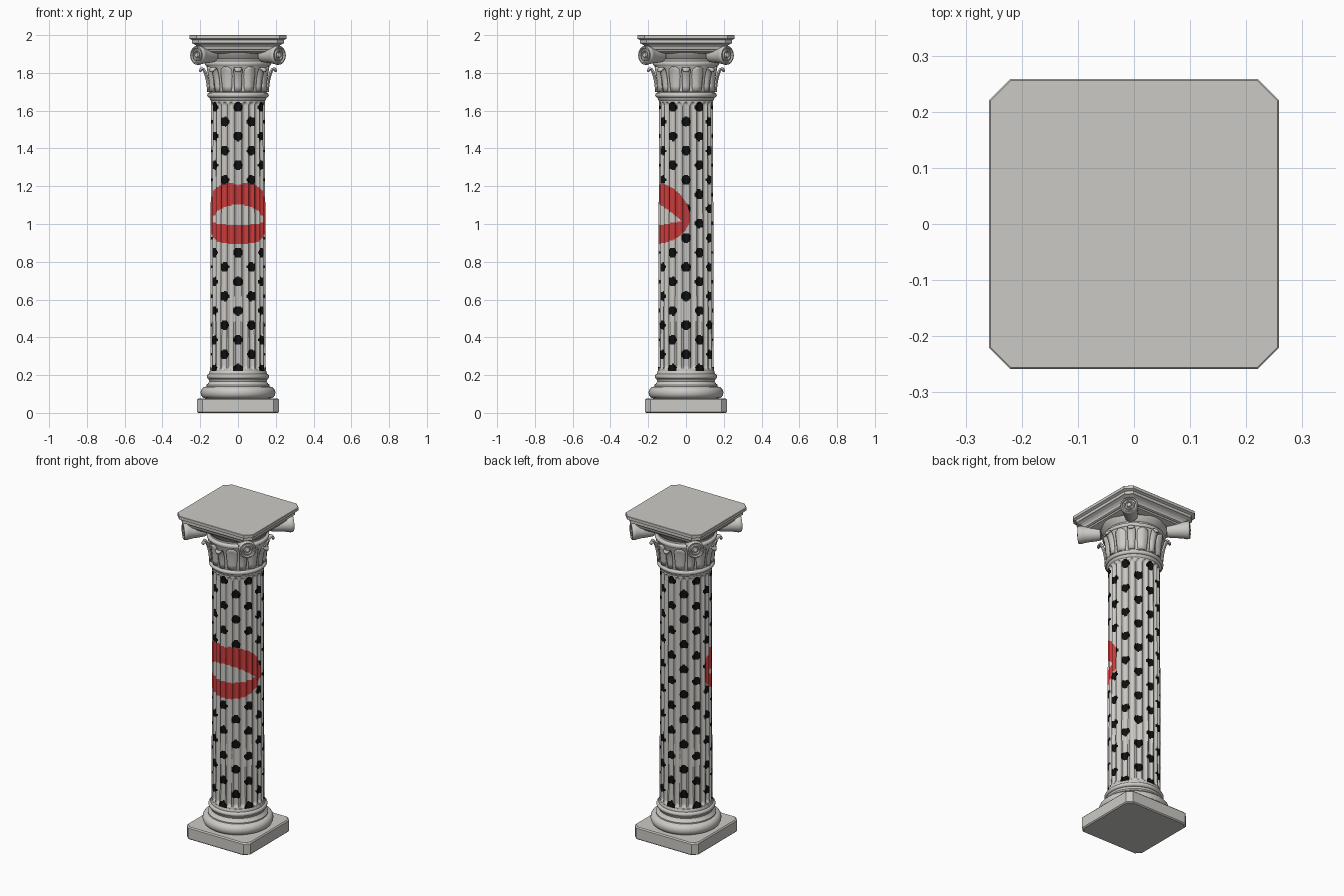
import bpy
import bmesh
from math import sin, cos, pi, radians, degrees, sqrt, atan2
from mathutils import Matrix, Vector

cube = bpy.data.objects.get("Cube")
if cube:
    bpy.data.objects.remove(cube, do_unlink=True)


def material(name, rgb):
    mat = bpy.data.materials.new(name)
    mat.use_nodes = True
    mat.diffuse_color = (*rgb, 1)
    bsdf = next(n for n in mat.node_tree.nodes if n.type == 'BSDF_PRINCIPLED')
    bsdf.inputs["Base Color"].default_value = (*rgb, 1)
    return mat


STONE = material("pale stone", (0.60, 0.59, 0.56))
BLACK = material("black spots", (0.005, 0.005, 0.005))
RED = material("red lips", (0.60, 0.045, 0.045))


def grid(name, rows, closed=True, smooth=35, mats=(STONE,), rule=None):
    """Skin rows of points; closed rows become a capped solid."""
    bm = bmesh.new()
    vs = [[bm.verts.new(p) for p in row] for row in rows]
    n = len(rows[0])
    for a, b in zip(vs, vs[1:]):
        for i in range(n if closed else n - 1):
            j = (i + 1) % n
            bm.faces.new((a[i], a[j], b[j], b[i]))
    if closed:
        bm.faces.new(vs[0][::-1])
        bm.faces.new(vs[-1])
        bmesh.ops.recalc_face_normals(bm, faces=bm.faces)
    if rule:
        for f in bm.faces:
            f.material_index = rule(f.calc_center_median())
    mesh = bpy.data.meshes.new(name)
    bm.to_mesh(mesh)
    bm.free()
    for m in mats:
        mesh.materials.append(m)
    if smooth:
        mesh.shade_smooth()
        mesh.set_sharp_from_angle(angle=radians(smooth))
    obj = bpy.data.objects.new(name, mesh)
    bpy.context.collection.objects.link(obj)
    return obj


def circle(r, z, n=64):
    return [(r * cos(2 * pi * i / n), r * sin(2 * pi * i / n), z) for i in range(n)]


def lathe(name, profile, n=64):
    return grid(name, [circle(r, z, n) for r, z in profile], smooth=40)


def bulge(r, z0, z1, out, n=10):
    """Half-round moulding profile."""
    return [(r + out * sin(pi * i / n), (z0 + z1) / 2 - (z1 - z0) / 2 * cos(pi * i / n))
            for i in range(n + 1)]


def slab(name, levels):
    """Square moulding with cut corners; levels are (half width, cut, z)."""
    def ring(h, c, z):
        k = h - c
        return [(h, -k, z), (h, k, z), (k, h, z), (-k, h, z),
                (-h, k, z), (-h, -k, z), (-k, -h, z), (k, -h, z)]
    return grid(name, [ring(*lv) for lv in levels], smooth=0)


# Base
slab("plinth", [(0.211, 0.028, 0), (0.217, 0.028, 0.006),
                (0.217, 0.028, 0.07), (0.211, 0.028, 0.077)])
lathe("base_moulding",
      [(0.165, 0.07)] + bulge(0.172, 0.077, 0.138, 0.026)
      + [(0.168, 0.14), (0.168, 0.147), (0.158, 0.156), (0.152, 0.167), (0.156, 0.178)]
      + bulge(0.153, 0.18, 0.206, 0.012) + [(0.153, 0.213), (0.149, 0.222), (0.14, 0.225)])

# Fluted shaft
Z0, Z1 = 0.21, 1.665
FLUTES, SEGS, ROWS = 24, 10, 230
HALF = 0.0155


def shaft_row(z):
    radius = 0.148 - 0.004 * (z - Z0) / (Z1 - Z0)
    end = min(z - 0.232, 1.645 - z)
    row = []
    for i in range(FLUTES * SEGS):
        a = 2 * pi * i / (FLUTES * SEGS)
        x = ((i + SEGS / 2) % SEGS - SEGS / 2) * 2 * pi / (FLUTES * SEGS) * radius
        depth = 0
        if end > 0:
            depth = 0.8 * sqrt(max(0, HALF ** 2 - x * x - max(0, HALF - end) ** 2))
        r = radius - depth
        row.append((r * cos(a), r * sin(a), z))
    return row


def shaft_paint(p):
    u = degrees(atan2(p.x, -p.y))
    w = abs(u)
    # Lips wrapped around the front
    if w < 98:
        swell = sqrt(1 - (w / 98) ** 2.5)
        top = 1.03 + 0.187 * swell - 0.012 * max(0, 1 - w / 15)
        low = 1.03 - 0.135 * swell
        if low < p.z < top:
            gap = 1 - (w / 80) ** 2
            inside = gap > 0 and 1.015 - 0.02 * gap < p.z < 1.015 + 0.087 * gap
            return 0 if inside else 2
    # Staggered spots
    k = round(u / 30)
    start = 0.233 + (k % 2) * 0.077
    dz = p.z - start - 0.154 * round((p.z - start) / 0.154)
    dx = radians(u - 30 * k) * 0.146
    return 1 if p.z > 0.21 and dx * dx + dz * dz < 0.026 ** 2 else 0


grid("fluted_shaft", [shaft_row(Z0 + (Z1 - Z0) * i / ROWS) for i in range(ROWS + 1)],
     smooth=45, mats=(STONE, BLACK, RED), rule=shaft_paint)

# Capital bell with its collars
lathe("capital_collar", [(0.14, 1.65), (0.147, 1.657), (0.151, 1.667)]
      + bulge(0.152, 1.67, 1.695, 0.011) + [(0.15, 1.7), (0.14, 1.705)])
lathe("capital_bell",
      [(0.146, 1.69), (0.148, 1.74), (0.152, 1.78), (0.158, 1.81), (0.167, 1.835)]
      + bulge(0.168, 1.838, 1.86, 0.007)
      + [(0.16, 1.863), (0.16, 1.873), (0.168, 1.88), (0.176, 1.895), (0.19, 1.912), (0.19, 1.93)])


def leaf(name, angle, height, width, path, tip):
    """Upright leaf whose radius follows path and whose width closes at the tip."""
    rows = []
    n = len(path) - 1
    for i, (r, z) in enumerate(path):
        t = i / n
        w = width * (0.75 + 0.5 * t) * sqrt(max(tip, 1 - t ** 4))
        row = []
        for j in range(9):
            s = j / 4 - 1
            a = angle + s * w / r
            rr = r + 0.005 * (1 - abs(s)) - 0.003 * s * s
            row.append((rr * cos(a), rr * sin(a), z))
        rows.append(row)
    obj = grid(name, rows, closed=False, smooth=50)
    mod = obj.modifiers.new("thickness", 'SOLIDIFY')
    mod.thickness = 0.008
    mod.offset = 0
    return obj


curled = [(0.154, 1.70), (0.157, 1.73), (0.161, 1.76), (0.167, 1.785), (0.175, 1.808),
          (0.184, 1.822), (0.192, 1.824), (0.197, 1.816), (0.198, 1.806)]
flat = [(0.152, 1.70), (0.154, 1.73), (0.156, 1.76), (0.159, 1.785),
        (0.163, 1.808), (0.167, 1.822), (0.171, 1.832)]
for i in range(8):
    leaf(f"curled_leaf_{i + 1}", i * pi / 4, 0.1, 0.022, curled, 0.12)
    leaf(f"flat_leaf_{i + 1}", (i + 0.5) * pi / 4, 0.1, 0.032, flat, 0.03)

# Corner volutes pointing along the diagonals
for i, side in enumerate(("back_left", "back_right", "front_right", "front_left")):
    a = pi / 4 + i * pi / 2
    out = Vector((cos(a), sin(a), 0))
    scroll = lathe("volute_" + side,
                   [(0.036, 0), (0.04, 0.03), (0.043, 0.07), (0.048, 0.1), (0.05, 0.106),
                    (0.05, 0.122), (0.046, 0.127), (0.04, 0.127), (0.037, 0.117),
                    (0.031, 0.117), (0.028, 0.126), (0.022, 0.126), (0.019, 0.117),
                    (0.014, 0.117), (0.012, 0.128), (0.006, 0.132)], 32)
    turn = out.to_track_quat('Z', 'Y').to_matrix().to_4x4()
    scroll.matrix_world = Matrix.Translation(out * 0.185 + Vector((0, 0, 1.893))) @ turn

# Abacus
slab("abacus_underside", [(0.17, 0.03, 1.903), (0.198, 0.03, 1.912), (0.205, 0.03, 1.926)])
slab("abacus", [(0.205, 0.03, 1.92), (0.212, 0.03, 1.925), (0.216, 0.031, 1.938),
                (0.225, 0.032, 1.948), (0.238, 0.034, 1.955), (0.244, 0.035, 1.957),
                (0.244, 0.035, 1.974), (0.254, 0.037, 1.979), (0.258, 0.037, 1.981),
                (0.258, 0.037, 1.998), (0.256, 0.037, 2.0)])
